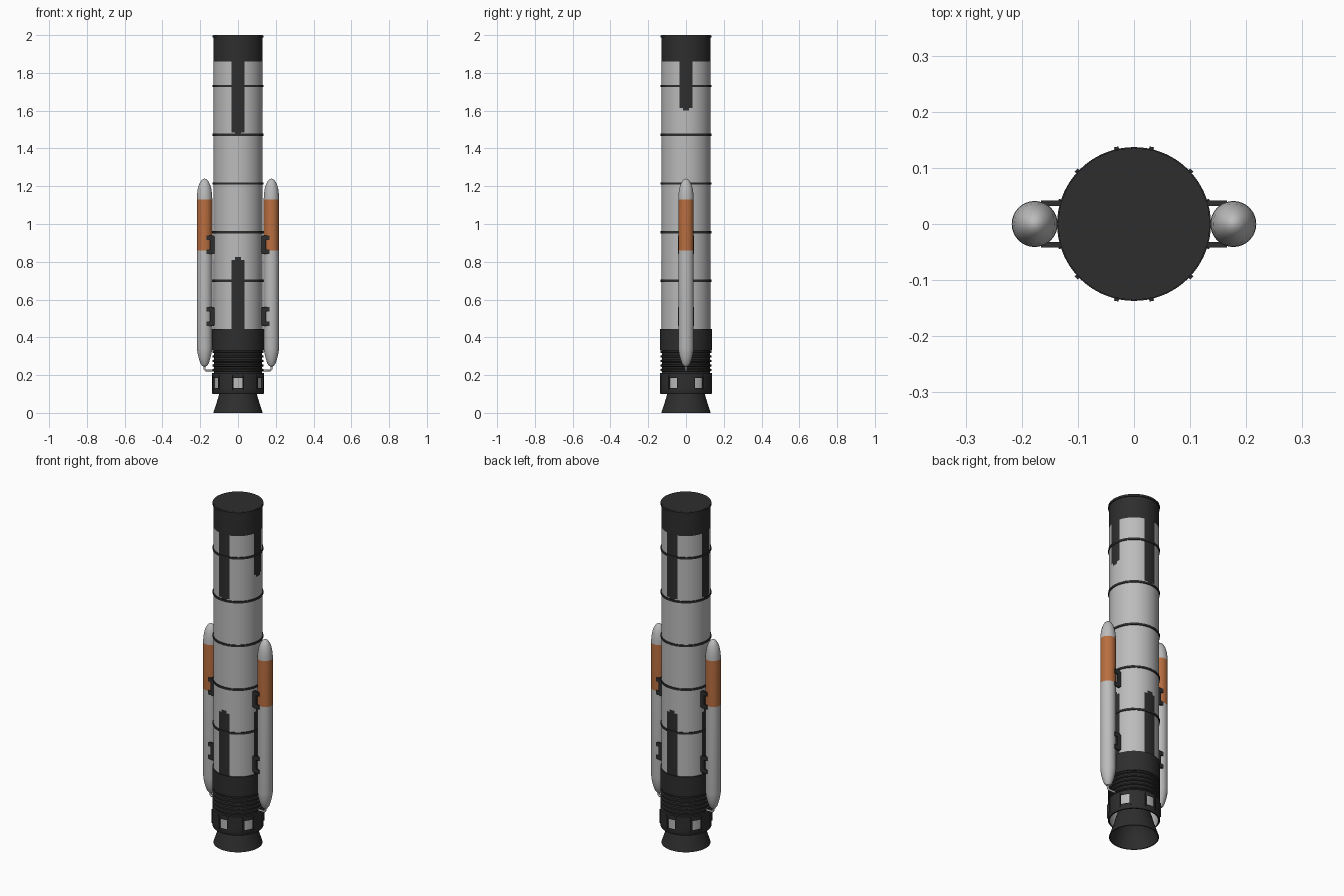
import bpy, bmesh, math
from mathutils import Vector

if "Cube" in bpy.data.objects:
    bpy.data.objects.remove(bpy.data.objects["Cube"])

def mat(name, c):
    m = bpy.data.materials.new(name)
    m.diffuse_color = (*c, 1)
    m.use_nodes = True
    m.node_tree.nodes["Principled BSDF"].inputs["Base Color"].default_value = m.diffuse_color
    return m

GREY = mat("light grey", (0.5, 0.5, 0.5))
DARK = mat("charcoal", (0.027, 0.027, 0.027))
ORANGE = mat("burnt orange", (0.48, 0.155, 0.05))

def finish(name, bm, mats, smooth=True):
    me = bpy.data.meshes.new(name)
    bmesh.ops.recalc_face_normals(bm, faces=bm.faces)
    bm.to_mesh(me)
    bm.free()
    for m in mats:
        me.materials.append(m)
    ob = bpy.data.objects.new(name, me)
    bpy.context.collection.objects.link(ob)
    if smooth:
        bpy.ops.object.select_all(action='DESELECT')
        ob.select_set(True)
        bpy.context.view_layer.objects.active = ob
        bpy.ops.object.shade_smooth_by_angle(angle=math.radians(32))
    return ob

def lathe(name, profile, mats, n=48, centre=(0, 0), rule=None, keep=None, closed=False):
    """Spin (radius, z) points; rule(angle, z) picks a material, keep(angle, z) drops faces."""
    bm = bmesh.new()
    rings = []
    for r, z in profile:
        if r == 0:
            rings.append([bm.verts.new((*centre, z))] * n)
        else:
            rings.append([bm.verts.new((centre[0] + r * math.cos(2 * math.pi * i / n),
                                        centre[1] + r * math.sin(2 * math.pi * i / n), z))
                          for i in range(n)])
    pairs = list(zip(rings, rings[1:])) + ([(rings[-1], rings[0])] if closed else [])
    for a, b in pairs:
        for i in range(n):
            j = (i + 1) % n
            vs = list(dict.fromkeys((a[i], a[j], b[j], b[i])))
            ang = 360 * (i + 0.5) / n
            z = (a[i].co.z + b[i].co.z) / 2
            if keep and not keep(ang, z):
                continue
            f = bm.faces.new(vs)
            if rule:
                f.material_index = rule(ang, z)
    return finish(name, bm, mats)

def box(name, lo, hi, m, turn=None):
    bm = bmesh.new()
    bmesh.ops.create_cube(bm, size=1)
    for v in bm.verts:
        v.co = Vector([(l + h) / 2 + c * (h - l) for l, h, c in zip(lo, hi, v.co)])
    if turn is not None:
        c, s = math.cos(turn), math.sin(turn)
        for v in bm.verts:
            x, y, z = v.co
            v.co = (c * x - s * y, s * x + c * y, z)
    return finish(name, bm, [m], False)

# main body with dark top section and stripes on four sides
def body_paint(ang, z):
    if z > 1.86:
        return 1
    off = abs((ang + 45) % 90 - 45)
    side = round(ang / 90) % 4
    bottom = 1.6 if side == 0 else 1.47
    if off < 15 and (z > bottom + 0.015 or z < 0.81):
        return 1
    if off < 7.5 and (z > bottom or z < 0.825):
        return 1
    return 0

R = 0.131
levels = [0.44, 0.81, 0.825, 1.47, 1.485, 1.6, 1.615, 1.86, 2.0]
lathe("main_body", [(R, z) for z in levels] + [(0, 2.0)], [GREY, DARK], rule=body_paint)

# joint bands
for k, z in enumerate((0.70, 0.957, 1.215, 1.472, 1.73, 1.993)):
    lathe(f"joint_band_{k}", [(0.128, z - 0.006), (0.136, z - 0.006), (0.136, z + 0.006), (0.128, z + 0.006)],
          [DARK], n=24, closed=True)

# lower skirt with ribbed section
ribs = []
for k in range(5):
    z = 0.21 + k * 0.024
    ribs += [(0.128, z), (0.128, z + 0.010), (0.136, z + 0.013), (0.136, z + 0.021), (0.128, z + 0.024)]
lathe("ribbed_skirt", ribs + [(0.137, 0.33), (0.137, 0.445), (0.130, 0.445)], [DARK])

# engine sleeve with six openings over a light liner
def sleeve_open(ang, z):
    return not (abs((ang + 90 + 30) % 60 - 30) < 10 and 0.13 < z < 0.187)

lathe("engine_sleeve", [(0.127, 0.10), (0.134, 0.10), (0.137, 0.105), (0.137, 0.132), (0.137, 0.185), (0.137, 0.21), (0.127, 0.212)],
      [DARK], n=72, keep=sleeve_open)
lathe("sleeve_liner", [(0, 0.205), (0.127, 0.205), (0.127, 0.10)], [GREY])

# upright frames beside the openings
for k in range(6):
    for s in (-1, 1):
        a = math.radians(-90 + 60 * k + s * 13)
        box(f"opening_frame_{k}_{s}", (0.13, -0.004, 0.12), (0.141, 0.004, 0.2), DARK, a)

# engine bell
lathe("engine_bell", [(0, 0.20), (0.07, 0.20), (0.097, 0.11), (0.108, 0.07), (0.131, 0.0), (0.126, 0.0),
                      (0.103, 0.07), (0.085, 0.11), (0.04, 0.16), (0, 0.165)], [DARK])

for side, s in (("right", 1), ("left", -1)):
    bx = s * 0.177
    # side booster with orange band
    lathe(f"{side}_booster",
          [(0, 0.245), (0.012, 0.248), (0.022, 0.262), (0.031, 0.29), (0.037, 0.315), (0.041, 0.345), (0.041, 0.86),
           (0.041, 1.13), (0.040, 1.155), (0.036, 1.185), (0.029, 1.21), (0.018, 1.23), (0.008, 1.238), (0, 1.24)],
          [GREY, ORANGE], n=32, centre=(bx, 0), rule=lambda a, z: int(0.86 < z < 1.13))
    # mounting brackets
    for z in (0.51, 0.89):
        for y in (-0.037, 0.037):
            parts = [(0.124, 0.148, z - 0.045, z + 0.045),
                     (0.13, 0.166, z + 0.026, z + 0.05), (0.13, 0.166, z - 0.05, z - 0.026)]
            for k, (x0, x1, z0, z1) in enumerate(parts):
                xa, xb = sorted((s * x0, s * x1))
                box(f"{side}_bracket_{z}_{y}_{k}", (xa, y - 0.005, z0), (xb, y + 0.005, z1), DARK)
    # feed pipe under the booster
    cu = bpy.data.curves.new(f"{side}_feed_pipe", 'CURVE')
    cu.dimensions = '3D'
    cu.bevel_depth = 0.006
    cu.bevel_resolution = 2
    cu.use_fill_caps = True
    pts = [(bx, 0, 0.255), (bx, 0, 0.232), (bx - s * 0.007, 0, 0.225), (s * 0.125, 0, 0.225)]
    sp = cu.splines.new('POLY')
    sp.points.add(len(pts) - 1)
    for p, co in zip(sp.points, pts):
        p.co = (*co, 1)
    cu.materials.append(GREY)
    bpy.context.collection.objects.link(bpy.data.objects.new(f"{side}_feed_pipe", cu))
